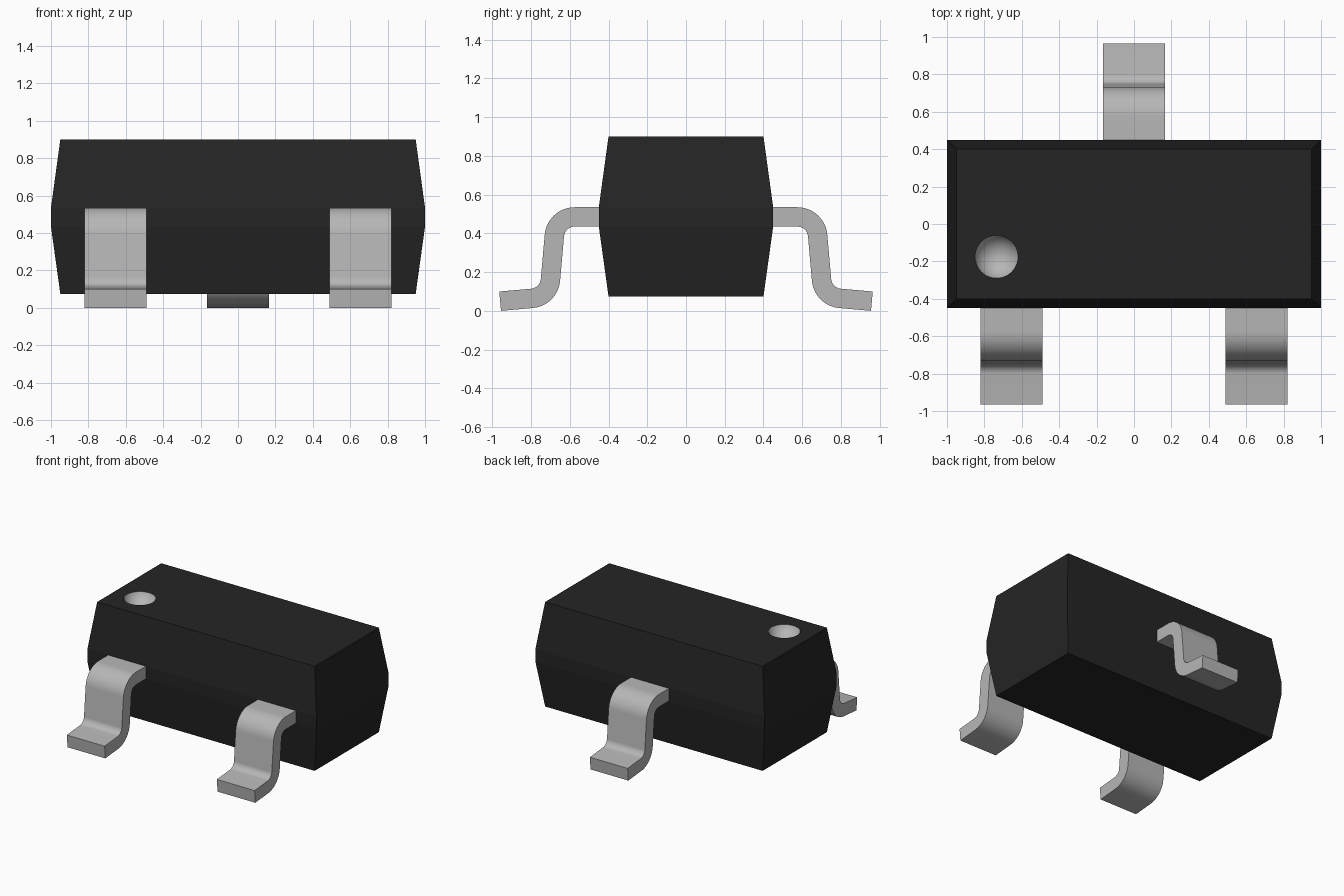
import bpy
import bmesh
from math import sin, cos, radians

cube = bpy.data.objects.get("Cube")
if cube:
    bpy.data.objects.remove(cube, do_unlink=True)


def material(name, rgb):
    mat = bpy.data.materials.new(name)
    mat.use_nodes = True
    mat.diffuse_color = (*rgb, 1)
    mat.node_tree.nodes["Principled BSDF"].inputs["Base Color"].default_value = (*rgb, 1)
    return mat


black = material("black plastic", (0.018, 0.018, 0.018))
silver = material("silver metal", (0.47, 0.47, 0.47))


def make_object(name, bm, mats):
    bmesh.ops.recalc_face_normals(bm, faces=bm.faces[:])
    mesh = bpy.data.meshes.new(name)
    bm.to_mesh(mesh)
    bm.free()
    obj = bpy.data.objects.new(name, mesh)
    bpy.context.collection.objects.link(obj)
    for m in mats:
        mesh.materials.append(m)
    return obj


def activate(obj):
    bpy.ops.object.select_all(action='DESELECT')
    obj.select_set(True)
    bpy.context.view_layer.objects.active = obj


# Body: rectangular rings stacked upward, tapering away from the middle band
bm = bmesh.new()
rings = []
for hx, hy, z in [(0.95, 0.40, 0.075), (1, 0.45, 0.435), (1, 0.45, 0.535), (0.95, 0.40, 0.90)]:
    rings.append([bm.verts.new((sx * hx, sy * hy, z))
                  for sx, sy in [(-1, -1), (1, -1), (1, 1), (-1, 1)]])
for lo, hi in zip(rings, rings[1:]):
    for i in range(4):
        j = (i + 1) % 4
        bm.faces.new((lo[i], lo[j], hi[j], hi[i]))
bm.faces.new(rings[0][::-1])
bm.faces.new(rings[-1])
body = make_object("body", bm, [black, silver])

# Round silver dimple marking the first pin, cut with a sphere
rim, depth = 0.115, 0.08
radius = (rim ** 2 + depth ** 2) / (2 * depth)
bm = bmesh.new()
bmesh.ops.create_uvsphere(bm, u_segments=48, v_segments=32, radius=radius)
bmesh.ops.translate(bm, verts=bm.verts[:], vec=(-0.735, -0.175, 0.90 - depth + radius))
for f in bm.faces:
    f.material_index = 1
cutter = make_object("dimple_cutter", bm, [black, silver])
cutter.hide_render = True
activate(body)
cut = body.modifiers.new("dimple", 'BOOLEAN')
cut.operation = 'DIFFERENCE'
cut.solver = 'EXACT'
cut.object = cutter
bpy.ops.object.modifier_apply(modifier=cut.name)
bpy.data.objects.remove(cutter, do_unlink=True)
bpy.ops.object.shade_smooth_by_angle(angle=radians(7.5))


# Gull-wing lead: centre line (outward, z) with its normals, thickened and widened
def lead_path():
    steps, r, tilt = 12, 0.105, radians(5)
    path = [(0.35, 0.485, 0, 1)]
    for i in range(steps + 1):                      # shoulder bend
        a = radians(90 - 85 * i / steps)
        path.append((0.575 + r * cos(a), 0.38 + r * sin(a), cos(a), sin(a)))
    y, z = path[-1][:2]
    leg = 0.23
    cy = y + leg * sin(tilt) + r * cos(tilt)
    cz = z - leg * cos(tilt) + r * sin(tilt)
    for i in range(steps + 1):                      # ankle bend
        a = radians(185 + 80 * i / steps)
        path.append((cy + r * cos(a), cz + r * sin(a), -cos(a), -sin(a)))
    y, z, ny, nz = path[-1]
    foot = 0.165
    path.append((y + foot * cos(tilt), z - foot * sin(tilt), ny, nz))
    return path


def lead(name, x, side):
    half_width, half_thick = 0.165, 0.05
    bm = bmesh.new()
    sections = []
    for y, z, ny, nz in lead_path():
        sections.append([bm.verts.new((x + sx * half_width,
                                       side * (y + st * half_thick * ny),
                                       z + st * half_thick * nz))
                         for sx, st in [(-1, -1), (1, -1), (1, 1), (-1, 1)]])
    for a, b in zip(sections, sections[1:]):
        for i in range(4):
            j = (i + 1) % 4
            bm.faces.new((a[i], a[j], b[j], b[i]))
    bm.faces.new(sections[0])
    bm.faces.new(sections[-1])
    activate(make_object(name, bm, [silver]))
    bpy.ops.object.shade_smooth_by_angle(angle=radians(30))


lead("front_right_lead", -0.655, -1)
lead("front_left_lead", 0.655, -1)
lead("back_lead", 0, 1)
